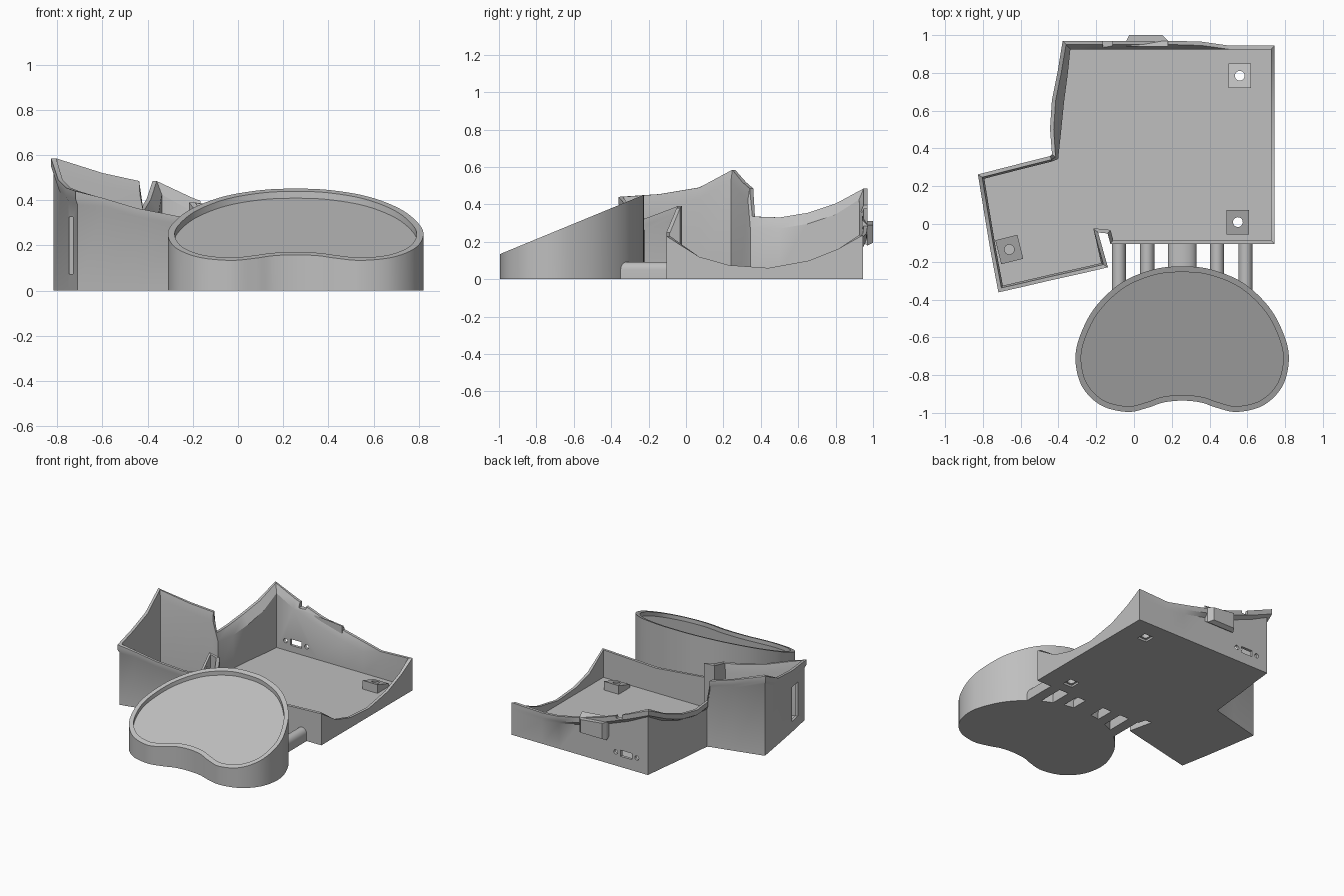
import bpy, bmesh, math
from mathutils import Vector, Matrix

cube = bpy.data.objects.get("Cube")
if cube:
    bpy.data.objects.remove(cube, do_unlink=True)

grey = bpy.data.materials.new("plain_grey")
grey.use_nodes = True
grey.diffuse_color = (0.52, 0.52, 0.52, 1)
grey.node_tree.nodes["Principled BSDF"].inputs["Base Color"].default_value = grey.diffuse_color


def finish(name, bm, smooth=25):
    bmesh.ops.recalc_face_normals(bm, faces=bm.faces)
    mesh = bpy.data.meshes.new(name)
    bm.to_mesh(mesh)
    bm.free()
    mesh.materials.append(grey)
    obj = bpy.data.objects.new(name, mesh)
    bpy.context.collection.objects.link(obj)
    bpy.ops.object.select_all(action="DESELECT")
    obj.select_set(True)
    bpy.context.view_layer.objects.active = obj
    if smooth:
        bpy.ops.object.shade_smooth_by_angle(angle=math.radians(smooth))
    return obj


def outward(pts):
    """Mitred outward directions of a counter-clockwise outline."""
    dirs = []
    for i, p in enumerate(pts):
        d1 = (p - pts[i - 1]).normalized()
        d2 = (pts[(i + 1) % len(pts)] - p).normalized()
        n1, n2 = Vector((d1.y, -d1.x)), Vector((d2.y, -d2.x))
        dirs.append((n1 + n2) / max(0.3, 1 + n1.dot(n2)))
    return dirs


def loft(name, rings):
    """Skin closed rings and cap the first and last."""
    bm = bmesh.new()
    rows = [[bm.verts.new(c) for c in ring] for ring in rings]
    n = len(rows[0])
    for a, b in zip(rows, rows[1:]):
        for i in range(n):
            j = (i + 1) % n
            bm.faces.new((a[i], a[j], b[j], b[i]))
    bm.faces.new(rows[0])
    bm.faces.new(rows[-1])
    return finish(name, bm)


def box(name, loc, size, turn=0):
    bm = bmesh.new()
    bmesh.ops.create_cube(bm, size=1, matrix=Matrix.Translation(loc)
                          @ Matrix.Rotation(math.radians(turn), 4, "Z")
                          @ Matrix.Diagonal((*size, 1)))
    return finish(name, bm, 0)


def rod(name, loc, radius, depth, axis="Z"):
    bm = bmesh.new()
    turn = Matrix.Rotation(math.pi / 2, 4, "X") if axis == "Y" else Matrix()
    bmesh.ops.create_cone(bm, cap_ends=True, segments=20, radius1=radius, radius2=radius,
                          depth=depth, matrix=Matrix.Translation(loc) @ turn)
    return finish(name, bm, 0)


def cut(target, cutter):
    cutter.hide_render = True
    mod = target.modifiers.new("cut", "BOOLEAN")
    mod.operation, mod.solver, mod.object = "DIFFERENCE", "EXACT", cutter
    bpy.context.view_layer.objects.active = target
    bpy.ops.object.modifier_apply(modifier=mod.name)
    bpy.data.objects.remove(cutter, do_unlink=True)


# Case outline: x, y, rim height, outward flare of the rim
LIP = 0.01
OUTLINE = [
    (-.71, -.35, .44, LIP), (-.6, -.325, .41, LIP), (-.45, -.29, .365, LIP),
    (-.27, -.25, .33, LIP), (-.15, -.222, .32, LIP), (-.19, -.045, .39, 0),
    (-.14, -.05, .38, 0), (-.125, -.105, .25, 0), (.3, -.105, .21, 0),
    (.745, -.105, .23, 0), (.745, .07, .12, 0), (.745, .23, .075, 0),
    (.745, .44, .06, 0), (.745, .66, .1, 0), (.745, .82, .165, 0),
    (.745, .945, .235, 0), (.5, .945, .225, 0), (.36, .945, .245, .02),
    (.2, .945, .28, .025), (0, .945, .335, .025), (-.2, .945, .41, .025),
    (-.355, .945, .485, .025), (-.37, .8, .405, .035), (-.39, .65, .355, .045),
    (-.405, .5, .33, .04), (-.42, .358, .335, .015), (-.44, .35, .485, LIP),
    (-.6, .31, .52, LIP), (-.815, .255, .585, LIP), (-.785, .07, .49, LIP),
    (-.75, -.14, .455, LIP),
]
WALL, FLOOR = 0.02, 0.03
plan = [Vector(p[:2]) for p in OUTLINE]
normals = outward(plan)


def case_ring(offset, height):
    ring = []
    for p, n, (x, y, top, flare) in zip(plan, normals, OUTLINE):
        q = p + n * offset(flare)
        ring.append((q.x, q.y, height(top, min(.06, .4 * top))))
    return ring


case = loft("case_shell", [
    case_ring(lambda f: 0, lambda t, b: 0),
    case_ring(lambda f: 0, lambda t, b: t - b),
    case_ring(lambda f: f, lambda t, b: t - b * .6),
    case_ring(lambda f: f, lambda t, b: t),
    case_ring(lambda f: f - WALL, lambda t, b: t),
    case_ring(lambda f: -WALL, lambda t, b: t - b),
    case_ring(lambda f: -WALL, lambda t, b: FLOOR),
])

# Openings in the case: port with screw holes, rim notch, side slot
cut(case, box("port_cutter", (-.18, .94, .1), (.09, .12, .045)))
for side in (-1, 1):
    cut(case, rod("port_screw_cutter", (-.18 + side * .085, .94, .1), .016, .12, "Y"))
cut(case, box("notch_cutter", (-.14, .95, .4), (.05, .14, .08)))
cut(case, box("slot_cutter", (-.74, -.2, .2), (.1, .09, .25), 10))

# Sloped screw bosses on the floor
for name, x, y, turn, rise in (("back_boss", .56, .785, 0, -1), ("front_boss", .55, .01, 0, 1),
                               ("thumb_boss", -.66, -.135, 14, 1)):
    boss = box(name, (x, y, .048), (.12, .13, .05), turn)
    for v in boss.data.vertices:
        if v.co.z > .05:
            v.co.z += .02 * rise * (1 if v.co.y > y else -1)
    cut(boss, rod("boss_hole_cutter", (x, y, .05), .026, .2))
    if name != "thumb_boss":
        cut(case, rod("floor_hole_cutter", (x, y, .02), .026, .1))
        cut(case, box("recess_cutter", (x, y, 0), (.075, .075, .03)))

# Bevelled catch on the back rim
loft("back_catch", [[(-.04 + i, .94, .2), (.18 - i, .94, .2), (.18 - i, .94, .32), (-.04 + i, .94, .34)]
                    if k == 0 else
                    [(-.04 + i, y, .18 + i), (.18 - 2 * i, y, .18 + i), (.18 - 2 * i, y, .29), (-.04 + i, y, .31)]
                    for k, (y, i) in enumerate(((.94, 0), (.97, 0), (1, .015)))])

# Wrist rest: mirrored bean outline smoothed through its points
CENTRE = .255
half = [(0, -.225), (.15, -.24), (.32, -.31), (.46, -.44), (.54, -.59), (.565, -.72),
        (.53, -.86), (.43, -.96), (.29, -.995), (.18, -.972), (.1, -.945), (0, -.935)]
bean = [Vector(p) for p in half] + [Vector((-x, y)) for x, y in half[-2:0:-1]]
bean.reverse()
smooth = []
for i in range(len(bean)):
    a, b, c, d = (bean[(i + k) % len(bean)] for k in (-1, 0, 1, 2))
    for s in range(6):
        t = s / 6
        smooth.append(b + .5 * t * ((c - a) + t * ((2 * a - 5 * b + 4 * c - d)
                                                   + t * (3 * (b - c) + d - a))))
if sum(p.cross(q) for p, q in zip(smooth, smooth[1:] + smooth[:1])) < 0:
    smooth.reverse()
bean_normals = outward(smooth)


def bean_ring(inset, drop=None):
    pts = [p - n * inset for p, n in zip(smooth, bean_normals)]
    return [(CENTRE + p.x, p.y, 0 if drop is None else .132 + .412 * (p.y + 1) - drop) for p in pts]


loft("wrist_rest", [bean_ring(0), bean_ring(0, 0), bean_ring(.03, 0), bean_ring(.03, .03)])

# Round-topped bars joining the rest to the case
for i, (x, w) in enumerate(((-.08, .075), (.07, .075), (.255, .15), (.44, .075), (.59, .075))):
    arc = [(x + w / 2 * math.cos(math.pi * k / 12), .05 + .042 * math.sin(math.pi * k / 12))
           for k in range(13)]
    section = [(x + w / 2, 0)] + arc + [(x - w / 2, 0)]
    loft(f"joining_bar_{i + 1}", [[(px, y, pz) for px, pz in section] for y in (-.4, -.1)])
